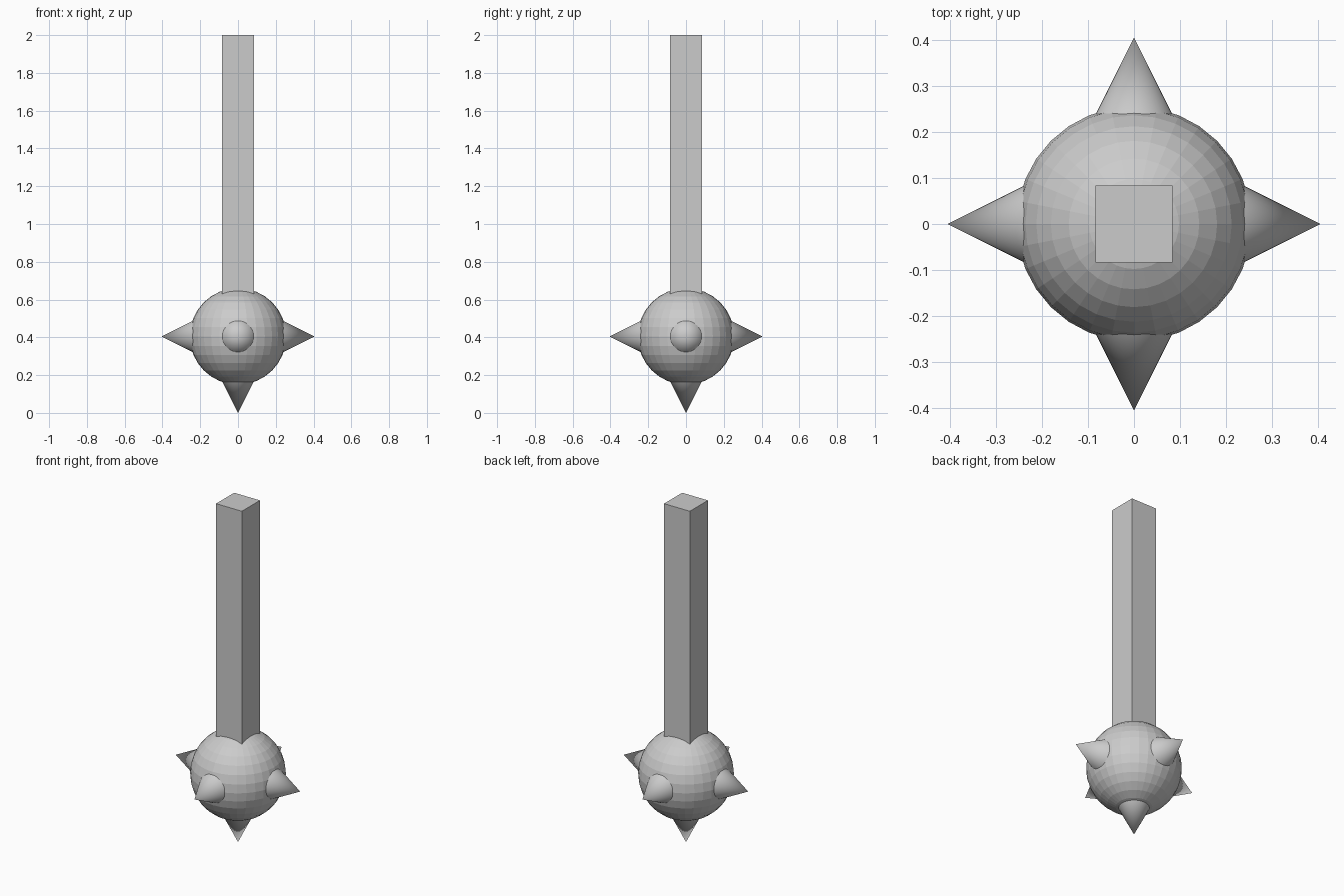
import bpy
from math import pi
from mathutils import Vector

if "Cube" in bpy.data.objects:
    bpy.data.objects.remove(bpy.data.objects["Cube"])

CZ = 0.405      # ball centre height, also the reach of each spike
R = 0.2555      # ball radius
H = 0.084       # half width of handle

# Spiked ball
bpy.ops.mesh.primitive_uv_sphere_add(segments=32, ring_count=16, radius=R, location=(0, 0, CZ))
bpy.context.object.name = "ball"

# Square handle, its lower end sunk into the ball
bottom, top = CZ + 0.1, 2.0
bpy.ops.mesh.primitive_cube_add(size=1, location=(0, 0, (bottom + top) / 2))
handle = bpy.context.object
handle.name = "handle"
handle.scale = (2 * H, 2 * H, top - bottom)


# Conical spikes: four around the ball and one below
def spike(name, direction):
    depth = 0.2
    d = Vector(direction)
    bpy.ops.mesh.primitive_cone_add(
        vertices=32, radius1=depth / 2, radius2=0, depth=depth,
        location=Vector((0, 0, CZ)) + d * (CZ - depth / 2),
        rotation=d.to_track_quat('Z', 'Y').to_euler())
    bpy.context.object.name = name


for name, direction in (("spike_right", (1, 0, 0)), ("spike_left", (-1, 0, 0)),
                        ("spike_back", (0, 1, 0)), ("spike_front", (0, -1, 0)),
                        ("spike_bottom", (0, 0, -1))):
    spike(name, direction)
    bpy.ops.object.shade_smooth_by_angle(angle=pi / 6)
